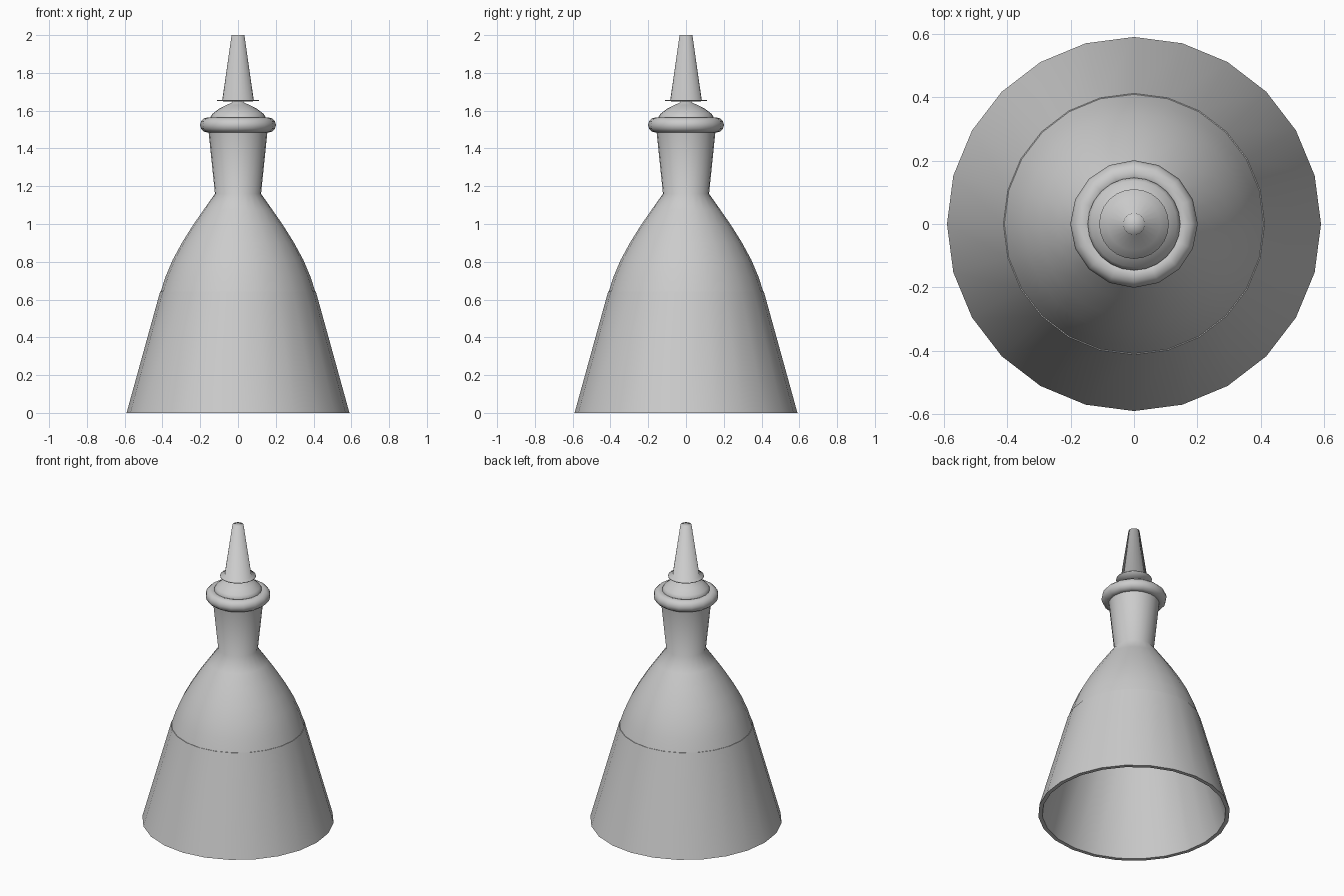
import bpy, math

cube = bpy.data.objects.get("Cube")
if cube:
    bpy.data.objects.remove(cube, do_unlink=True)

grey = bpy.data.materials.new("plain grey")
grey.use_nodes = True
COLOUR = (0.6, 0.6, 0.6, 1)
grey.diffuse_color = COLOUR
grey.node_tree.nodes["Principled BSDF"].inputs["Base Color"].default_value = COLOUR


def finish(obj, angle):
    obj.data.materials.append(grey)
    bpy.ops.object.select_all(action="DESELECT")
    obj.select_set(True)
    bpy.context.view_layer.objects.active = obj
    bpy.ops.object.shade_smooth_by_angle(angle=math.radians(angle))


def lathe(name, profile, sides=24, angle=60, closed=False):
    """Turn (radius, z) points around z, walking up the outside of the part."""
    verts, rings = [], []
    for r, z in profile:
        start = len(verts)
        count = sides if r > 0 else 1
        for i in range(count):
            a = 2 * math.pi * i / sides
            verts.append((r * math.cos(a), r * math.sin(a), z))
        rings.append([start + i % count for i in range(sides)])
    pairs = list(zip(rings, rings[1:]))
    if closed:
        pairs.append((rings[-1], rings[0]))
    faces = []
    for low, high in pairs:
        for i in range(sides):
            j = (i + 1) % sides
            quad = (low[i], low[j], high[j], high[i])
            faces.append(list(dict.fromkeys(quad)))
    mesh = bpy.data.meshes.new(name)
    mesh.from_pydata(verts, [], faces)
    obj = bpy.data.objects.new(name, mesh)
    bpy.context.collection.objects.link(obj)
    finish(obj, angle)


# Hollow flared skirt, open at the bottom
lathe("skirt", [(0.565, 0), (0.59, 0), (0.412, 0.643), (0.389, 0.643)], closed=True)

# Hollow shoulder curving in to the neck, which widens up to the collar
outer = [(0.409, 0.643), (0.384, 0.72), (0.346, 0.81), (0.297, 0.90), (0.241, 0.99),
         (0.182, 1.075), (0.122, 1.16), (0.157, 1.5)]
inner = [(r - 0.014, z - 0.005) for r, z in reversed(outer)]
lathe("shoulder_and_neck", outer + inner, closed=True)

# Rounded collar ring
bpy.ops.mesh.primitive_torus_add(major_segments=16, minor_segments=12, major_radius=0.161,
                                 minor_radius=0.04, location=(0, 0, 1.524))
collar = bpy.context.object
collar.name = "collar_ring"
finish(collar, 60)

# Low stopper, closing the neck and drawn in to a short stem
lathe("stopper", [(0, 1.5), (0.146, 1.5), (0.146, 1.566), (0.136, 1.583), (0.1, 1.61),
                  (0.06, 1.631), (0.035, 1.641), (0.025, 1.652), (0, 1.652)])

# Thin flange and tapering spout in one softly shaded piece
lathe("flange_and_spout", [(0, 1.647), (0.11, 1.651), (0.11, 1.656), (0.083, 1.658),
                           (0.034, 2), (0, 2)], angle=180)
